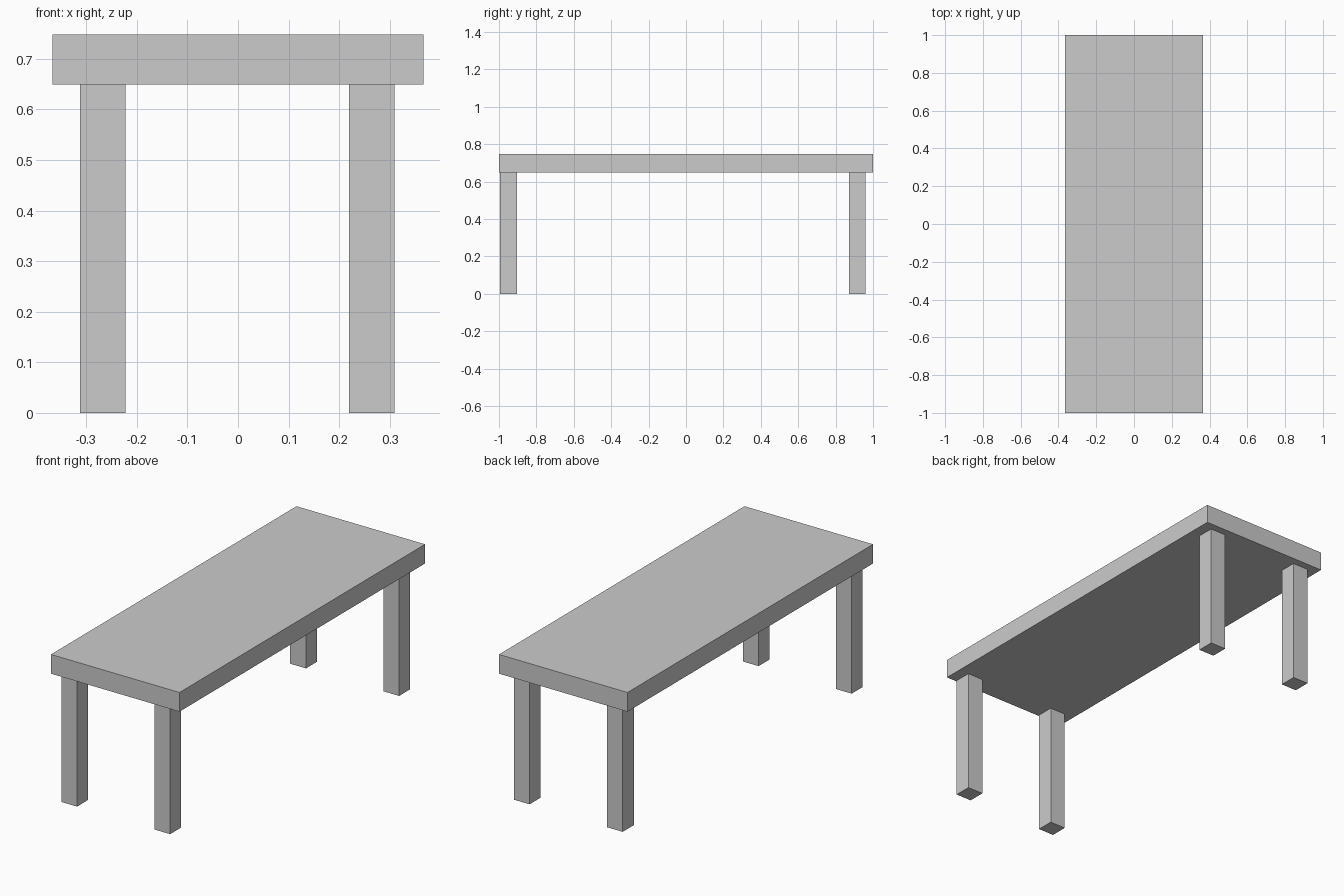
import bpy

if "Cube" in bpy.data.objects:
    bpy.data.objects.remove(bpy.data.objects["Cube"])


def box(name, center, size):
    """Add a box of the given full size, with its scale baked into the mesh."""
    x, y, z = (s / 2 for s in size)
    bpy.ops.mesh.primitive_cube_add(size=2, location=center)
    obj = bpy.context.object
    obj.name = obj.data.name = name
    for v in obj.data.vertices:
        v.co = (v.co.x * x, v.co.y * y, v.co.z * z)
    return obj


TOP_Z = 0.748
UNDERSIDE_Z = 0.649
LEG = 0.09

# Table top
box("table_top", (0, 0, (TOP_Z + UNDERSIDE_Z) / 2),
    (0.733, 2.0, TOP_Z - UNDERSIDE_Z))

# Legs: the front pair sits almost flush with the end, the back pair is inset
for end, y in (("front", -0.949), ("back", 0.916)):
    for side, x in (("left", -0.267), ("right", 0.264)):
        box(f"{end}_{side}_leg", (x, y, UNDERSIDE_Z / 2),
            (LEG, LEG, UNDERSIDE_Z))
